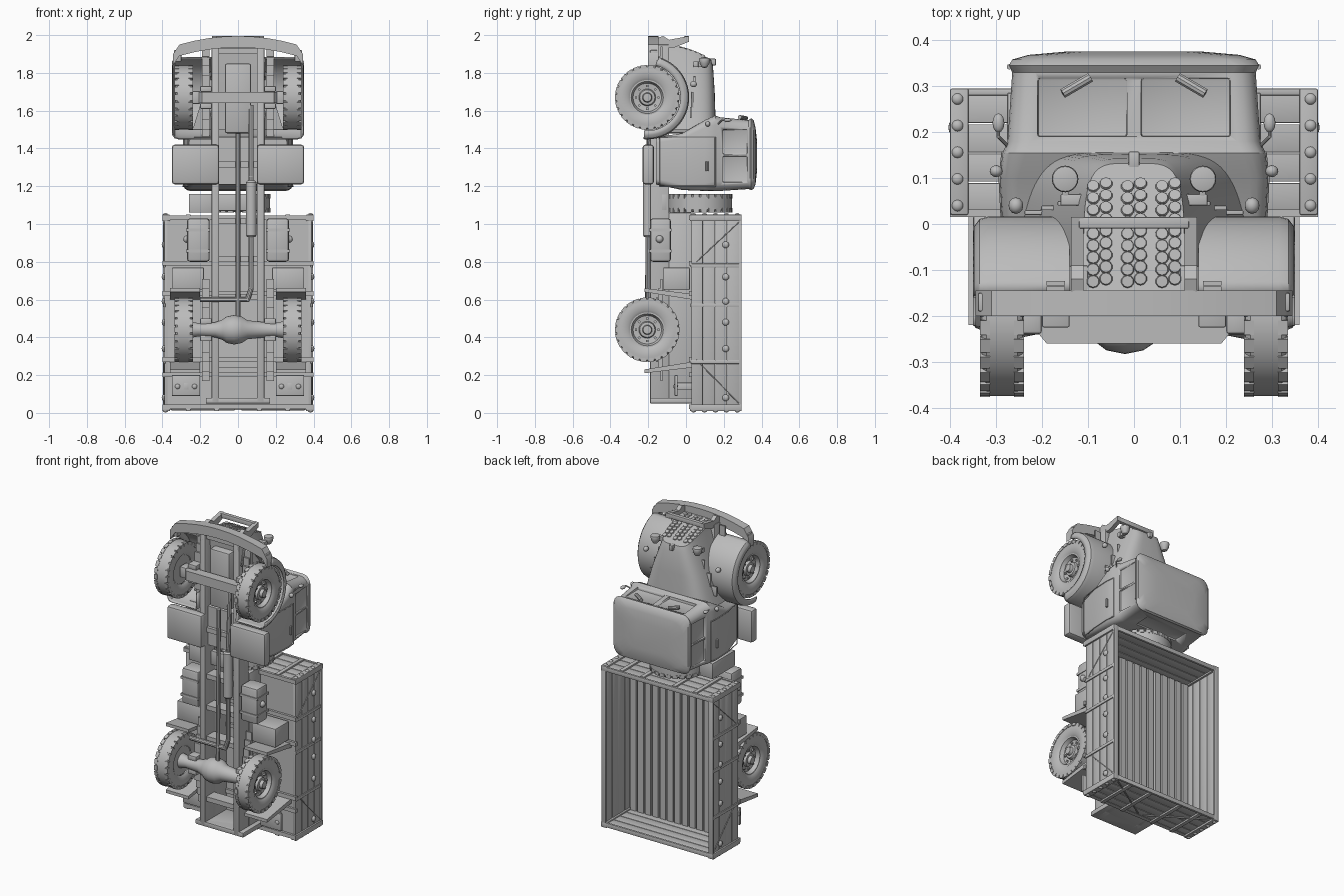
import bpy, bmesh, math
from mathutils import Matrix, Vector

if "Cube" in bpy.data.objects:
    bpy.data.objects.remove(bpy.data.objects["Cube"], do_unlink=True)

GREY = (.5, .5, .5, 1)
paint = bpy.data.materials.new("plain_grey")
paint.use_nodes = True
paint.diffuse_color = GREY
paint.node_tree.nodes["Principled BSDF"].inputs["Base Color"].default_value = GREY


def finish(name, bm, smooth=True):
    bmesh.ops.remove_doubles(bm, verts=bm.verts, dist=1e-5)
    bmesh.ops.recalc_face_normals(bm, faces=bm.faces)
    mesh = bpy.data.meshes.new(name)
    bm.to_mesh(mesh)
    bm.free()
    mesh.materials.append(paint)
    ob = bpy.data.objects.new(name, mesh)
    bpy.context.collection.objects.link(ob)
    if smooth:
        bpy.ops.object.select_all(action='DESELECT')
        ob.select_set(True)
        bpy.context.view_layer.objects.active = ob
        bpy.ops.object.shade_smooth_by_angle(angle=math.radians(35))
    return ob


def mirror_mesh(bm):
    copy = bmesh.ops.duplicate(bm, geom=bm.verts[:] + bm.edges[:] + bm.faces[:])
    verts = [g for g in copy["geom"] if isinstance(g, bmesh.types.BMVert)]
    bmesh.ops.scale(bm, vec=(-1, 1, 1), verts=verts)


def boxes(name, specs, bevel=0, mirror=False):
    """Boxes given as x, y, z ranges, joined in one part."""
    bm = bmesh.new()
    for x0, x1, y0, y1, z0, z1 in specs:
        place = Matrix.Translation(((x0 + x1) / 2, (y0 + y1) / 2, (z0 + z1) / 2))
        bmesh.ops.create_cube(bm, size=1, matrix=place @ Matrix.Diagonal((x1 - x0, y1 - y0, z1 - z0, 1)))
    if bevel:
        bmesh.ops.bevel(bm, geom=bm.edges[:], offset=bevel, segments=2, affect='EDGES', profile=.5)
    if mirror:
        mirror_mesh(bm)
    return finish(name, bm, bool(bevel))


def loft(name, loops, mirror=False):
    """Skin a row of equal loops and cap both ends."""
    bm = bmesh.new()
    rings = [[bm.verts.new(p) for p in loop] for loop in loops]
    for a, b in zip(rings, rings[1:]):
        for i in range(len(a)):
            j = (i + 1) % len(a)
            bm.faces.new((a[i], a[j], b[j], b[i]))
    bm.faces.new(rings[0])
    bm.faces.new(rings[-1])
    if mirror:
        mirror_mesh(bm)
    return finish(name, bm)


def prism(name, outline, x0, x1):
    return loft(name, [[(x, y, z) for y, z in outline] for x in (x0, x1)], True)


def lathe(name, profile, centre, turn=Matrix(), steps=32, start=0, arc=360, mirror=False):
    """Turn a (along, radius) profile about the x axis, then place it."""
    bm = bmesh.new()
    verts = [bm.verts.new((a, r, 0)) for a, r in profile]
    edges = [bm.edges.new(pair) for pair in zip(verts, verts[1:])]
    bmesh.ops.rotate(bm, verts=verts, matrix=Matrix.Rotation(math.radians(start), 3, 'X'))
    bmesh.ops.spin(bm, geom=verts + edges, axis=(1, 0, 0), cent=(0, 0, 0), angle=math.radians(arc), steps=steps)
    bm.transform(Matrix.Translation(centre) @ turn)
    if mirror:
        mirror_mesh(bm)
    return finish(name, bm)


def rod(name, points, radius, closed=False, mirror=False):
    """Round bar along a path, joined from short cylinders and ball joints."""
    bm = bmesh.new()
    pts = [Vector(p) for p in points]
    for a, b in zip(pts, pts[1:] + pts[:1] if closed else pts[1:]):
        aim = (b - a).to_track_quat('Z', 'Y').to_matrix().to_4x4()
        bmesh.ops.create_cone(bm, cap_ends=True, segments=10, radius1=radius, radius2=radius,
                              depth=(b - a).length, matrix=Matrix.Translation((a + b) / 2) @ aim)
    for p in pts[0 if closed else 1:None if closed else -1]:
        bmesh.ops.create_uvsphere(bm, u_segments=10, v_segments=6, radius=radius, matrix=Matrix.Translation(p))
    if mirror:
        mirror_mesh(bm)
    return finish(name, bm)


def balls(name, centres, size):
    bm = bmesh.new()
    for c in centres:
        bmesh.ops.create_uvsphere(bm, u_segments=12, v_segments=8, radius=1,
                                  matrix=Matrix.Translation(c) @ Matrix.Diagonal((*size, 1)))
    mirror_mesh(bm)
    return finish(name, bm)


TO_Z = Matrix.Rotation(math.radians(-90), 4, 'Y')
FRONT, REAR, HUB = 1.67, .44, -.205

# Wheels: tyre, shoulder lugs, dished rim and bolts
TYRE = [(-.034, .09), (-.045, .105), (-.047, .14), (-.044, .161), (-.034, .169),
        (.034, .169), (.044, .161), (.047, .14), (.045, .105), (.034, .09)]
RIM = [(-.03, 0), (-.03, .09), (.036, .094), (.036, .085), (.012, .075), (.008, .045),
       (.024, .04), (.026, .026), (.045, .022), (.047, 0)]


def wheel(name, centre, turn=Matrix(), mirror=True):
    lathe(name + "_tyre", TYRE, centre, turn, 48, mirror=mirror)
    lathe(name + "_rim", RIM, centre, turn, 32, mirror=mirror)
    lugs, bolts = bmesh.new(), bmesh.new()
    for i in range(26):
        spin = Matrix.Rotation(math.tau * i / 26, 4, 'X')
        for side in (-1, 1):
            bmesh.ops.create_cube(lugs, size=1, matrix=spin @ Matrix.Translation((side * .037, .161, 0))
                                  @ Matrix.Diagonal((.022, .02, .031, 1)))
    for i in range(8):
        spin = Matrix.Rotation(math.tau * i / 8, 4, 'X')
        bmesh.ops.create_cube(bolts, size=.012, matrix=spin @ Matrix.Translation((.014, .06, 0)))
    for part, bm in (("_lugs", lugs), ("_bolts", bolts)):
        bm.transform(Matrix.Translation(centre) @ turn)
        if mirror:
            mirror_mesh(bm)
        finish(name + part, bm, False)


wheel("front_wheel", (.287, HUB, FRONT))
wheel("rear_wheel", (.287, HUB, REAR))
wheel("spare_wheel", (0, .075, 1.11), TO_Z, False)
boxes("spare_carrier", [(-.26, -.14, -.13, .1, 1.06, 1.16), (-.14, .14, -.13, -.1, 1.07, 1.16)], .004)

# Axles and drive line
lathe("rear_axle", [(-.25, 0), (-.25, .045), (-.2, .035), (-.11, .04), (-.07, .055), (-.05, .07), (-.01, .078),
                    (.03, .07), (.06, .05), (.2, .035), (.25, .045), (.25, 0)], (-.01, HUB, REAR))
loft("front_axle", [[(-.24, -.2, z), (-.19, -.26, z), (.19, -.26, z), (.24, -.2, z)]
                    for z in (FRONT - .03, FRONT + .03)])
boxes("steering_knuckle", [(.2, .25, -.24, -.17, FRONT - .035, FRONT + .035)], .008, True)
rod("drive_shaft", [(0, HUB, REAR + .07), (0, -.195, 1.48)], .013)
rod("exhaust_pipe", [(.07, -.18, 1.63), (.07, -.2, 1.25), (.07, -.2, .66), (.05, -.2, .6), (-.2, -.2, .6)], .014)
lathe("muffler", [(-.15, 0), (-.15, .02), (-.14, .028), (.14, .028), (.15, .02), (.15, 0)], (.07, -.2, 1.08), TO_Z)
boxes("engine", [(-.07, .07, -.19, .05, 1.48, 1.85)], .012)

# Ladder frame and leaf springs
boxes("frame_rails", [(.1, .14, -.19, -.09, .05, 1.95), (.1, .14, -.09, .03, .05, 1.06)], .004, True)
boxes("frame_crossmembers", [(-.12, .12, -.18, -.1, z, z + .03) for z in (.05, .21, .6, .8, 1.0, 1.3, 1.9)])
boxes("tail_crossmember", [(-.17, .17, -.19, .03, .05, .08)], .004)
for label, mid in (("front", FRONT), ("rear", REAR)):
    boxes(label + "_springs", [(.15, .19, -.17 + .012 * i, -.16 + .012 * i, mid - .12 - .05 * i, mid + .12 + .05 * i)
                               for i in range(4)], mirror=True)
    boxes(label + "_spring_clamps", [(.14, .2, -.225, -.12, mid + d, mid + d + .03) for d in (-.06, .03)], .004, True)

# Tanks, boxes and steps hung from the frame
boxes("side_tank", [(.15, .27, -.19, -.08, .8, 1.03)], .015, True)
boxes("tank_straps", [(.148, .274, -.195, -.076, z, z + .015) for z in (.85, .96)], mirror=True)
balls("tank_cap", [(.27, -.14, .92)], (.02, .02, .02))
boxes("tool_box", [(.18, .35, -.12, .02, .65, .77)], .006, True)
boxes("step_box", [(.1, .35, -.23, -.17, 1.21, 1.42)], .015, True)
prism("rear_wheel_front_guard", [(-.22, .66), (-.22, .64), (.03, .6), (.03, .63)], .2, .36)
prism("rear_wheel_back_guard", [(-.22, .21), (-.22, .23), (.03, .27), (.03, .24)], .2, .36)
boxes("tail_lamp_bracket", [(.2, .35, -.06, -.045, .09, .2), (.26, .29, -.06, .04, .12, .16)], .003, True)
balls("tail_lamps", [(x, -.055, .14) for x in (.23, .32)], (.015, .012, .015))

# Cab body, with shallow window panes cut in


def rounded_loop(y, hw, z0, z1, r):
    loop = []
    for k, (cx, cz) in enumerate([(hw - r, z1 - r), (r - hw, z1 - r), (r - hw, z0 + r), (hw - r, z0 + r)]):
        for i in range(5):
            a = math.pi / 2 * (k + i / 4)
            loop.append((cx + r * math.cos(a), y, cz + r * math.sin(a)))
    return loop


CAB = [(-.16, .26, 1.21, 1.46, .03), (-.02, .285, 1.18, 1.48, .03), (.1, .292, 1.175, 1.55, .04),
       (.155, .286, 1.175, 1.575, .05), (.18, .275, 1.175, 1.565, .05), (.33, .265, 1.185, 1.55, .05),
       (.345, .272, 1.18, 1.56, .05), (.358, .265, 1.185, 1.55, .06), (.368, .23, 1.21, 1.51, .07),
       (.375, .15, 1.27, 1.45, .07)]
cab = loft("cab", [rounded_loop(*level) for level in CAB])
cutter = boxes("window_cutter", [(.261, .4, .195, .325, 1.22, 1.36), (.261, .4, .195, .325, 1.37, 1.5),
                                 (.015, .21, .19, .318, 1.547, 1.7), (-.15, .15, .2, .3, 1.1, 1.187)], .006, True)
cutter.hide_render = True
cut = cab.modifiers.new("windows", 'BOOLEAN')
cut.object = cutter
cut.solver = 'EXACT'
bpy.context.view_layer.objects.active = cab
bpy.ops.object.modifier_apply(modifier=cut.name)
bpy.data.objects.remove(cutter, do_unlink=True)
SIDE = [(.264, -.14), (.286, -.02), (.292, .1), (.286, .155)]
rod("door_seams", [(x, y, 1.2) for x, y in SIDE] + [(x, y, 1.46) for x, y in SIDE[::-1]], .003, True, True)
rod("door_handle", [(.3, .11, 1.28), (.3, .11, 1.33)], .008, mirror=True)
rod("roof_gutter", [(.271, .342, 1.24), (.271, .342, 1.51)], .006, mirror=True)
rod("mirror_arm", [(.275, .17, 1.53), (.295, .19, 1.55), (.295, .22, 1.55)], .004, mirror=True)
balls("mirror", [(.295, .22, 1.55)], (.013, .021, .01))
balls("side_lamp", [(.3, .115, 1.53)], (.014, .013, .014))
rod("wiper", [(.095, .319, 1.56), (.155, .284, 1.566)], .011, mirror=True)

# Tapering hood with curved nose
LOW = -.15


def hood_loop(z, hw, low, top, curve):
    loop = []
    for i in range(33):
        a = math.pi * i / 32
        x = math.copysign(abs(math.cos(a)) ** .42, math.cos(a)) * hw
        y = low + (top - low) * abs(math.sin(a)) ** .42
        loop.append((x, y, z - curve * (y - LOW) ** 2))
    return loop


loft("hood", [hood_loop(*s) for s in [(1.5, .24, -.1, .158, 0), (1.7, .178, -.12, .152, 0),
                                      (1.92, .116, LOW, .143, 1), (1.95, .11, LOW, .132, 1)]])
boxes("hood_ornament", [(-.012, .012, .12, .158, 1.84, 1.875)], .004)
boxes("hood_louvres", [(.14, .238 - .036 * i, .02 + .01 * i, .03 + .01 * i, 1.56, 1.62 + .08 * i)
                       for i in range(3)], .002, True)

# Honeycomb grille in three columns on the curved nose
cells = bmesh.new()
for column in (-.075, 0, .075):
    for row in range(9):
        for side in (-.014, .014):
            y = -.125 + row * .026 + (.006 if side > 0 else 0)
            tilt = Matrix.Rotation(-math.atan(2 * (y - LOW)), 4, 'X')
            place = Matrix.Translation((column + side, y, 1.951 - (y - LOW) ** 2)) @ tilt
            bmesh.ops.create_cone(cells, cap_ends=True, segments=10, radius1=.0145, radius2=.0125, depth=.006, matrix=place)
finish("grille", cells, False)

# Front fenders wrap the wheels
fender = lathe("front_fender", [(.14, .12), (.14, .222), (.315, .222), (.336, .216), (.348, .2), (.35, .176)],
               (0, HUB, FRONT), steps=28, start=-95, arc=170, mirror=True)
shell = fender.modifiers.new("thickness", 'SOLIDIFY')
shell.thickness = .006
balls("fender_lamp", [(.257, .04, 1.74)], (.016, .018, .016))
LAMP = [(-.035, 0), (-.03, .014), (-.01, .025), (.012, .029), (.018, .027), (.024, 0)]
lathe("headlamp", LAMP, (.15, .098, 1.86), TO_Z, 20, mirror=True)
boxes("headlamp_bracket", [(.1, .16, .04, .065, 1.83, 1.86), (.142, .156, .06, .085, 1.83, 1.86)], .003, True)

# Bowed bumper with swept-back ends, and guard
bumper = []
for x in (-.345, -.33, -.31, -.23, -.15, -.07, 0, .07, .15, .23, .31, .33, .345):
    z = 1.995 - .045 * (x / .31) ** 2 - max(0, abs(x) - .31) * 1.2
    bumper.append([(x, -.2, z - .06), (x, -.145, z - .06), (x, -.145, z), (x, -.2, z)])
loft("bumper", bumper)
boxes("bumper_mounts", [(.1, .14, -.19, -.15, 1.88, 1.96), (.3, .34, -.19, -.15, 1.86, 1.92)], .004, True)
prism("guard_posts", [(-.15, 1.93), (-.15, 1.985), (-.12, 1.995), (-.09, 1.975), (.015, 1.995),
                      (.015, 1.965), (-.06, 1.935)], .11, .137)
boxes("guard_bar", [(-.12, .12, -.01, .015, 1.965, 1.995)], .004)

# Cargo bed: floor planks, boarded walls, posts and rails
PLANKS = [(.028 + .064 * i, .089 + .064 * i) for i in range(4)]
POSTS = (.08, .34, .48, .59, .72, .89)
boxes("bed_floor", [(-.385, .385, .03, .042, .02, 1.04)])
boxes("floor_planks", [(-.365 + .0525 * i, -.325 + .0525 * i, .04, .056, .04, 1.02) for i in range(14)])
boxes("floor_bearers", [(-.4, .4, .015, .032, z, z + .025) for z in (.02, .19, .27, .62, .78, 1.02)])
boxes("side_planks", [(.372, .39, a, b, .02, 1.04) for a, b in PLANKS], .002, True)
boxes("side_posts", [(.385, .396, .025, .285, z - .01, z + .01) for z in (.27, .57, .78)], .002, True)
boxes("end_planks", [(-.38, .38, a, b, z, z + .015) for a, b in PLANKS for z in (.022, 1.025)], .002)
boxes("end_posts", [(x, x + .025, .02, .285, z, z + .012) for x in (.1, .25) for z in (.01, 1.038)], .002, True)
boxes("corner_posts", [(.36, .4, .02, .295, z, z + .035) for z in (.01, 1.015)], .004, True)
boxes("top_rails", [(.365, .398, .28, .295, .02, 1.04)], .003, True)
boxes("end_rails", [(-.38, .38, .28, .295, z, z + .028) for z in (.015, 1.017)], .003)
balls("side_bolts", [(.392, .21, z) for z in POSTS], (.012, .018, .018))
balls("end_bolts", [(.384, .04 + .058 * i, z) for i in range(5) for z in (.012, 1.048)], (.013, .013, .01))
for label, low, high in (("front", .8, 1.01), ("rear", .28, .05)):
    rod(label + "_bed_braces", [(.391, .055, low), (.391, .28, high)], .0025, mirror=True)
rod("tail_braces", [(.02, .06, .016), (.35, .27, .016)], .004, mirror=True)
